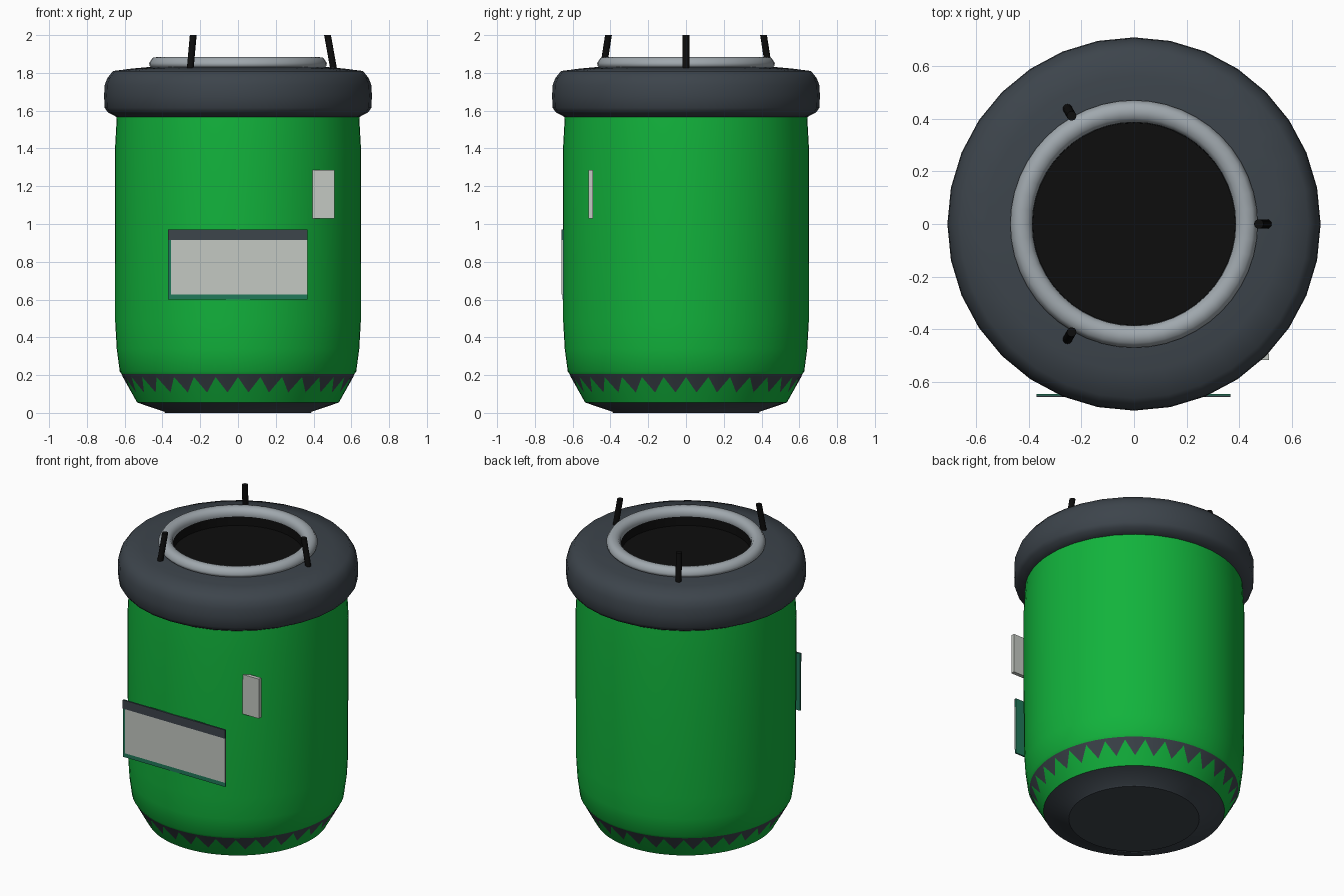
import bpy, bmesh, math
from mathutils import Vector

if "Cube" in bpy.data.objects:
    bpy.data.objects.remove(bpy.data.objects["Cube"])


def material(name, rgb):
    m = bpy.data.materials.new(name)
    m.diffuse_color = (*rgb, 1)
    m.use_nodes = True
    m.node_tree.nodes["Principled BSDF"].inputs["Base Color"].default_value = m.diffuse_color
    return m


GREEN = material("green paint", (0.006, 0.45, 0.045))
DARK = material("dark slate", (0.046, 0.058, 0.071))
RING = material("light steel", (0.35, 0.39, 0.42))
BLACK = material("black", (0.004, 0.004, 0.004))
PANEL = material("pale grey", (0.55, 0.58, 0.54))
TEAL = material("teal", (0.015, 0.19, 0.10))


def finish(name, bm, mats, angle=None):
    bmesh.ops.recalc_face_normals(bm, faces=bm.faces)
    me = bpy.data.meshes.new(name)
    bm.to_mesh(me)
    bm.free()
    for m in mats:
        me.materials.append(m)
    ob = bpy.data.objects.new(name, me)
    bpy.context.collection.objects.link(ob)
    if angle:
        bpy.ops.object.select_all(action='DESELECT')
        ob.select_set(True)
        bpy.context.view_layer.objects.active = ob
        bpy.ops.object.shade_smooth_by_angle(angle=math.radians(angle))
    return ob


def lathe(name, profile, segs, mats, bands=None, zigzag=None, closed=False, angle=40):
    """Spin (radius, z) points; bands gives a material per strip; the zigzag
    ring uses its (radius, z) pair on every second vertex."""
    bm = bmesh.new()
    rings = []
    for i, p in enumerate(profile):
        ring = []
        for s in range(segs):
            r, z = zigzag[1] if zigzag and zigzag[0] == i and s % 2 else p
            a = 2 * math.pi * s / segs
            ring.append(bm.verts.new((r * math.cos(a), r * math.sin(a), z)))
        rings.append(ring)
    n = len(rings)
    for i in range(n if closed else n - 1):
        a, b = rings[i], rings[(i + 1) % n]
        for s in range(segs):
            t = (s + 1) % segs
            f = bm.faces.new((a[s], a[t], b[t], b[s]))
            f.material_index = bands[i] if bands else 0
    if not closed:
        f = bm.faces.new(rings[0])
        f.material_index = bands[0] if bands else 0
        f = bm.faces.new(rings[-1])
        f.material_index = bands[-1] if bands else 0
    return finish(name, bm, mats, angle)


def box(name, lo, hi, mat):
    bm = bmesh.new()
    bmesh.ops.create_cube(bm, size=1)
    lo, hi = Vector(lo), Vector(hi)
    for v in bm.verts:
        v.co = (lo + hi) / 2 + v.co * (hi - lo)
    return finish(name, bm, [mat])


# Body: dark base, green lower slope with dark saw teeth, green barrel
lathe("body",
      [(0.385, 0.0), (0.39, 0.006), (0.534, 0.055), (0.61, 0.19), (0.616, 0.205),
       (0.626, 0.22), (0.642, 0.34), (0.65, 0.48), (0.651, 1.40), (0.64, 1.60)],
      64, [GREEN, DARK], bands=[1, 1, 0, 1, 0, 0, 0, 0, 0],
      zigzag=(3, (0.564, 0.108)))

# Thick collar, open in the middle
lathe("collar",
      [(0.40, 1.60), (0.64, 1.565), (0.69, 1.592), (0.706, 1.615), (0.709, 1.68),
       (0.706, 1.735), (0.692, 1.772), (0.662, 1.81), (0.56, 1.823), (0.46, 1.832),
       (0.40, 1.832)],
      32, [DARK], closed=True, angle=50)

# Rounded rim around the opening
lathe("rim",
      [(0.455, 1.825), (0.468, 1.838), (0.47, 1.852), (0.452, 1.88), (0.425, 1.884),
       (0.402, 1.878), (0.387, 1.858), (0.385, 1.835), (0.39, 1.815)],
      48, [RING], closed=True, angle=70)

# Black well inside the rim
lathe("opening", [(0.41, 1.835), (0.386, 1.835), (0.384, 1.77), (0.41, 1.76)],
      48, [BLACK], closed=True)
lathe("opening_floor", [(0.40, 1.76), (0.40, 1.775)], 48, [BLACK])

# Three prongs leaning inward
for i in range(3):
    a = i * 2 * math.pi / 3
    out = Vector((math.cos(a), math.sin(a), 0))
    side = Vector((-out.y, out.x, 0))
    bm = bmesh.new()
    rings = []
    for r, z in ((0.510, 1.80), (0.474, 2.0)):
        rings.append([bm.verts.new(out * (r + 0.018 * math.cos(t)) + side * 0.018 * math.sin(t)
                                   + Vector((0, 0, z)))
                      for t in (k * math.pi / 6 for k in range(12))])
    for k in range(12):
        j = (k + 1) % 12
        bm.faces.new((rings[0][k], rings[0][j], rings[1][j], rings[1][k]))
    for ring in rings:
        bm.faces.new(ring)
    finish(f"prong_{i + 1}", bm, [BLACK], 40)

# Front label: teal backing, dark header strip, pale field
box("label_backing", (-0.37, -0.655, 0.60), (0.367, -0.645, 0.97), TEAL)
box("label_header", (-0.37, -0.658, 0.915), (0.367, -0.652, 0.971), DARK)
box("label_field", (-0.354, -0.658, 0.628), (0.367, -0.652, 0.915), PANEL)

# Small plate on the right of the front
box("side_plate", (0.395, -0.516, 1.03), (0.512, -0.492, 1.287), PANEL)
